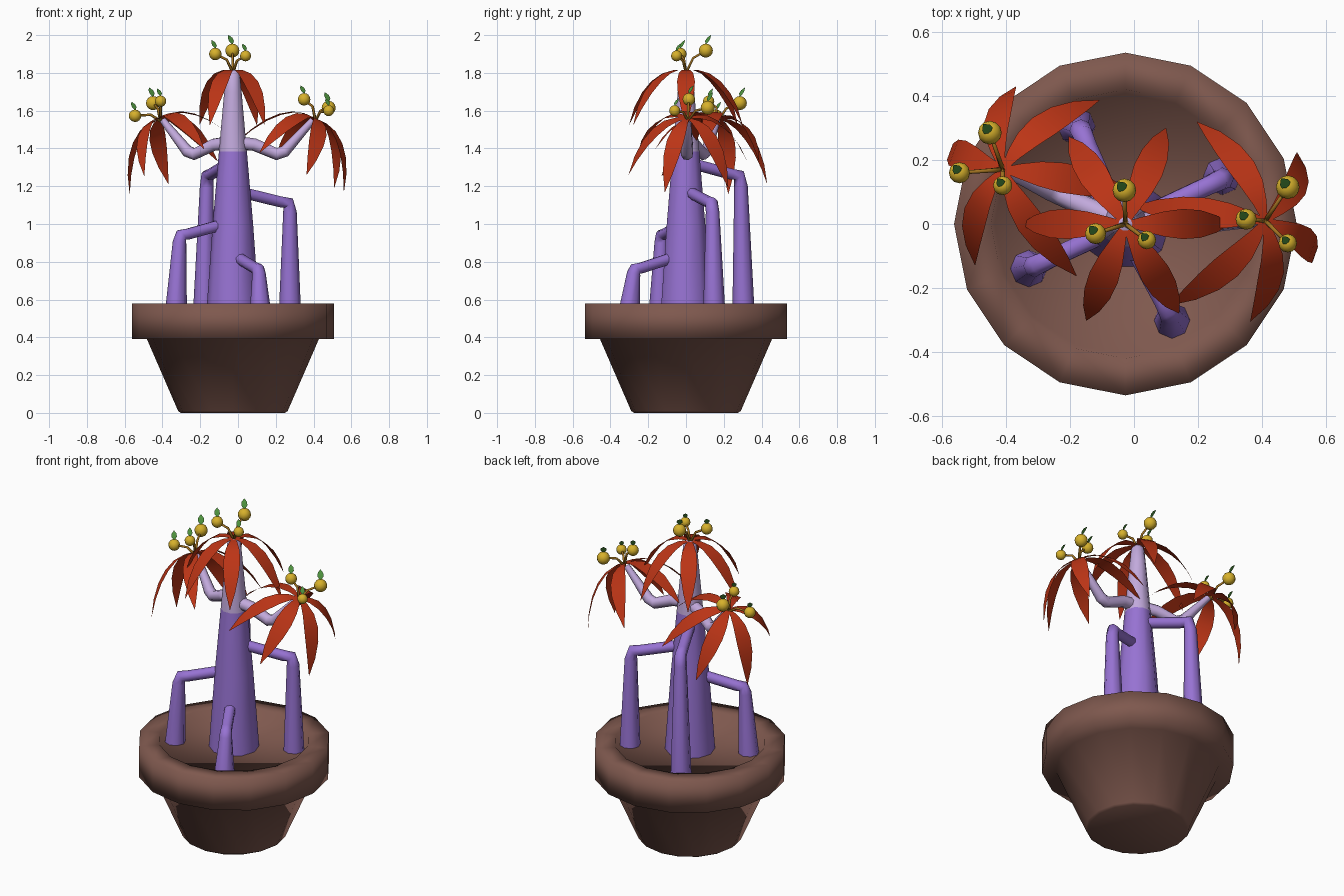
import bpy, bmesh, math
from mathutils import Vector, Matrix

if "Cube" in bpy.data.objects:
    bpy.data.objects.remove(bpy.data.objects["Cube"])


def material(name, rgb):
    m = bpy.data.materials.new(name)
    m.diffuse_color = (*rgb, 1)
    m.use_nodes = True
    m.node_tree.nodes["Principled BSDF"].inputs["Base Color"].default_value = m.diffuse_color
    return m


BROWN = material("clay brown", (0.21, 0.098, 0.076))
PURPLE = material("bark purple", (0.31, 0.17, 0.65))
LILAC = material("pale lilac", (0.54, 0.40, 0.72))
RED = material("leaf red", (0.50, 0.035, 0.008))
YELLOW = material("fruit yellow", (0.68, 0.44, 0.025))
OCHRE = material("stem ochre", (0.36, 0.17, 0.015))
GREEN = material("fruit leaf green", (0.08, 0.30, 0.05))


def finish(bm, name, *mats, angle=None, normals=True):
    if normals:
        bmesh.ops.recalc_face_normals(bm, faces=bm.faces)
    for f in bm.faces:
        f.smooth = True
    me = bpy.data.meshes.new(name)
    bm.to_mesh(me)
    bm.free()
    for m in mats:
        me.materials.append(m)
    ob = bpy.data.objects.new(name, me)
    bpy.context.collection.objects.link(ob)
    if angle:
        me.set_sharp_from_angle(angle=math.radians(angle))
    return ob


def bridge(bm, rings):
    for a, b in zip(rings, rings[1:]):
        n = len(a)
        for i in range(n):
            bm.faces.new((a[i], a[(i + 1) % n], b[(i + 1) % n], b[i]))


def tube(bm, points, radii, sides=8):
    """Sweep a round section along a path, turning with the tangent."""
    pts = [Vector(p) for p in points]
    x, old, rings = Vector((1, 0.001, 0)), None, []
    for i, p in enumerate(pts):
        t = Vector()
        if i > 0:
            t += (p - pts[i - 1]).normalized()
        if i < len(pts) - 1:
            t += (pts[i + 1] - p).normalized()
        t.normalize()
        if old is not None:
            x = old.rotation_difference(t) @ x
        x = (x - t * x.dot(t)).normalized()
        y, old = t.cross(x), t
        ring = []
        for k in range(sides):
            a = math.tau * k / sides
            ring.append(bm.verts.new(p + radii[i] * (x * math.cos(a) + y * math.sin(a))))
        rings.append(ring)
    bridge(bm, rings)
    bm.faces.new(rings[0])
    bm.faces.new(rings[-1])


def blade(bm, line, widths, side):
    """Flat tapering leaf along a centre line."""
    rows = [(bm.verts.new(p - side * w), bm.verts.new(p + side * w)) for p, w in zip(line, widths)]
    for a, b in zip(rows, rows[1:]):
        bm.faces.new((a[0], a[1], b[1], b[0]))


CX = -0.027

# pot: turned profile with a heavy rim and a shallow recess for the soil
bm = bmesh.new()
rings = []
for r, z in [(0.275, 0), (0.29, 0.01), (0.455, 0.39), (0.535, 0.39), (0.535, 0.58), (0.42, 0.58), (0.408, 0.54)]:
    rings.append([bm.verts.new((CX + r * math.sin(math.tau * k / 16), r * math.cos(math.tau * k / 16), z))
                  for k in range(16)])
bridge(bm, rings)
bm.faces.new(rings[0])
bm.faces.new(rings[-1])
finish(bm, "pot", BROWN)

# trunk: purple below, lilac above
bm = bmesh.new()
tube(bm, [(CX, 0, z) for z in (0.5, 0.58, 1.0, 1.385, 1.7, 1.8, 1.815)],
     [0.142, 0.137, 0.107, 0.074, 0.046, 0.036, 0.022], 10)
for f in bm.faces:
    f.material_index = int(f.calc_center_median().z > 1.385)
finish(bm, "trunk", PURPLE, LILAC, angle=60)

# stilt roots: foot, elbow and joint on the trunk
for i, (foot, elbow, joint) in enumerate([
        ((-0.33, -0.14), (-0.308, -0.13, 0.935), (-0.09, -0.03, 0.995)),
        ((0.275, 0.15), (0.275, 0.14, 1.105), (0.03, 0.025, 1.165)),
        ((-0.18, 0.305), (-0.165, 0.29, 1.25), (-0.06, 0.05, 1.315)),
        ((0.12, -0.305), (0.11, -0.275, 0.755), (0.01, -0.09, 0.815))]):
    e, j = Vector(elbow), Vector(joint)
    f = Vector((*foot, 0.5))
    bm = bmesh.new()
    tube(bm, [f, f.lerp(e, 0.93), e + (j - e) * 0.04 + Vector((0, 0, 0.005)), e.lerp(j, 0.2), j],
         [0.06, 0.036, 0.034, 0.031, 0.031])
    finish(bm, f"stilt_root_{i + 1}", PURPLE, angle=60)

# side branches carrying the outer crowns
for name, end in (("right_branch", Vector((0.41, 0.01, 1.56))), ("left_branch", Vector((-0.41, 0.17, 1.56)))):
    d = Vector((end.x - CX, end.y, 0))
    base = Vector((CX, 0, 0))

    def at(t, z):
        return base + d * t + Vector((0, 0, z))
    bm = bmesh.new()
    tube(bm, [at(0.05, 1.43), at(0.26, 1.42), at(0.53, 1.37), at(0.63, 1.385), at(0.97, 1.55)],
         [0.036, 0.034, 0.033, 0.032, 0.018])
    finish(bm, name, LILAC, angle=60)

# crowns: origin, lean direction, lean angle, leaf angles, fruits (x, y, z, radius)
ARC = [(0, 0), (0.06, 0), (0.12, -0.018), (0.18, -0.06), (0.235, -0.12), (0.285, -0.20), (0.325, -0.29)]
WIDE = [0.008, 0.024, 0.039, 0.047, 0.043, 0.027, 0.001]
CROWNS = {
    "top": ((CX, 0, 1.815), 0, 0, (0, 67, 123, 180, 248, 301),
            [(-0.03, 0.105, 1.918, 0.037), (-0.12, -0.03, 1.90, 0.033), (0.04, -0.05, 1.89, 0.029)]),
    "right": ((0.41, 0.01, 1.56), 0, 25, (41, 108, 172, 234, 285, 338),
              [(0.35, 0.015, 1.66, 0.033), (0.48, 0.115, 1.615, 0.037), (0.48, -0.06, 1.60, 0.029)]),
    "left": ((-0.41, 0.17, 1.56), 158, 25, (-105, -52, 2, 72, 137, 195),
             [(-0.45, 0.285, 1.64, 0.037), (-0.545, 0.16, 1.573, 0.033), (-0.41, 0.12, 1.65, 0.030)])}

for name, (origin, heading, lean, angles, fruits) in CROWNS.items():
    o = Vector(origin)
    turn = Matrix.Rotation(math.radians(heading), 3, 'Z') @ Matrix.Rotation(math.radians(lean), 3, 'Y')

    # drooping red leaves
    bm = bmesh.new()
    for a in angles:
        rot = turn @ Matrix.Rotation(math.radians(a), 3, 'Z')
        blade(bm, [o + rot @ Vector((r, 0, z)) for r, z in ARC], WIDE, rot @ Vector((0, 1, 0)))
    finish(bm, f"{name}_leaves", RED, normals=False)

    stems, balls, tips = bmesh.new(), bmesh.new(), bmesh.new()
    for x, y, z, r in fruits:
        c = Vector((x, y, z))
        out = Vector((c.x - o.x, c.y - o.y, 0)).normalized()
        # bent stalk
        mid = o.lerp(c, 0.5) - out * 0.015 + Vector((0, 0, 0.012))
        tube(stems, [o - Vector((0, 0, 0.015)), mid, c], [0.008, 0.007, 0.006], 6)
        # round fruit
        bmesh.ops.create_uvsphere(balls, u_segments=12, v_segments=8, radius=r,
                                  matrix=Matrix.Translation(c))
        # little green leaf standing on the fruit
        side = Vector((0.8, 0.6, 0))
        s = r / 0.037
        b = c + Vector((0, 0, r * 0.9))
        off = Vector((-0.6, 0.8, 0))
        blade(tips, [b, b + s * (off * 0.008 + Vector((0, 0, 0.018))),
                     b + s * (off * 0.02 + Vector((0, 0, 0.035))),
                     b + s * (off * 0.034 + Vector((0, 0, 0.049)))],
              [0.003 * s, 0.017 * s, 0.015 * s, 0.001], side)
    finish(stems, f"{name}_fruit_stalks", OCHRE)
    finish(balls, f"{name}_fruits", YELLOW)
    finish(tips, f"{name}_fruit_leaves", GREEN, normals=False)
